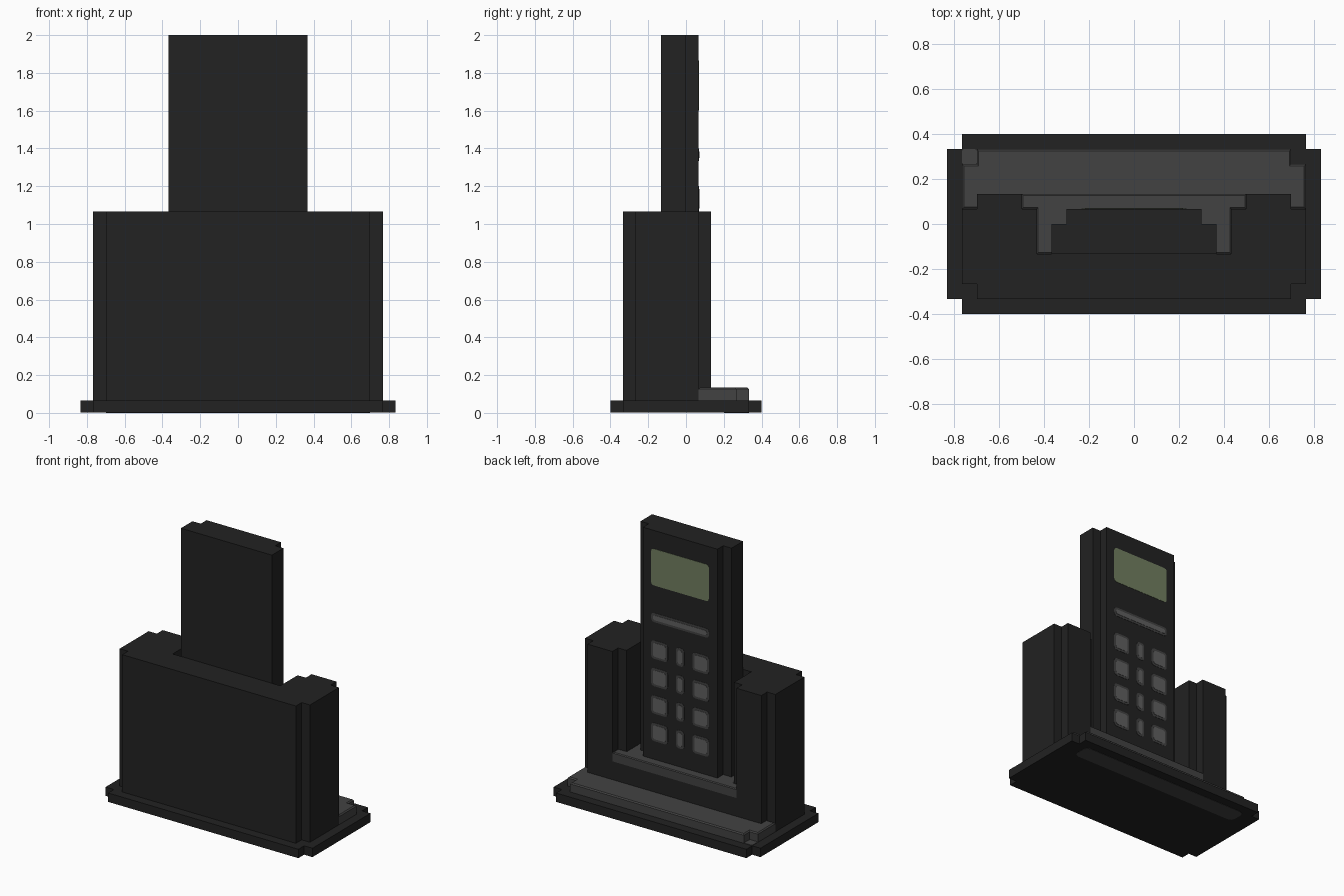
import bpy, bmesh

if "Cube" in bpy.data.objects:
    bpy.data.objects.remove(bpy.data.objects["Cube"])

U = 1 / 15  # size of one block in the model


def material(name, rgb):
    m = bpy.data.materials.new(name)
    m.diffuse_color = (*rgb, 1)
    m.use_nodes = True
    m.node_tree.nodes["Principled BSDF"].inputs["Base Color"].default_value = m.diffuse_color
    return m


BLACK = material("charcoal", (0.016, 0.016, 0.016))
GREY = material("dark grey", (0.055, 0.055, 0.055))
LIGHT = material("button grey", (0.117, 0.117, 0.117))
GREEN = material("display green", (0.165, 0.21, 0.117))


def prism(name, points, z0, z1, mat, upright=False, top_inset=0.0):
    """Extrude a 2D outline along z, or along y when upright."""
    bm = bmesh.new()

    def place(a, b, h):
        return (a, h, b) if upright else (a, b, h)
    face = bm.faces.new([bm.verts.new(place(a, b, z0)) for a, b in points])
    ext = bmesh.ops.extrude_face_region(bm, geom=[face])
    shift = place(0, 0, z1 - z0)
    new = [g for g in ext["geom"] if isinstance(g, bmesh.types.BMVert)]
    bmesh.ops.translate(bm, verts=new, vec=shift)
    bmesh.ops.recalc_face_normals(bm, faces=bm.faces)
    if top_inset:
        edges = [e for e in bm.edges if all(v in new for v in e.verts)]
        bmesh.ops.bevel(bm, geom=edges, offset=top_inset, segments=1, affect='EDGES')
    me = bpy.data.meshes.new(name)
    bm.to_mesh(me)
    bm.free()
    me.materials.append(mat)
    ob = bpy.data.objects.new(name, me)
    bpy.context.collection.objects.link(ob)
    return ob


def mirrored(half):
    """Half outline in block units, x > 0, mirrored across x = 0."""
    right = [(x * U, y * U) for x, y in half]
    return right + [(-x, y) for x, y in reversed(right)]


def rounded(x0, x1, y0, y1, c):
    """Rectangle with softened corners."""
    k = c * 0.3
    pts = []
    for cx, cy, sx, sy, flip in ((x0, y0, 1, 1, 0), (x1, y0, -1, 1, 1),
                                 (x1, y1, -1, -1, 0), (x0, y1, 1, -1, 1)):
        corner = [(cx, cy + sy * c), (cx + sx * k, cy + sy * k), (cx + sx * c, cy)]
        pts += corner[::-1] if flip else corner
    return pts


# Stepped base plate
prism("base", mirrored([(11.5, -6), (11.5, -5), (12.5, -5), (12.5, 5), (11.5, 5), (11.5, 6)]),
      0.002, U, BLACK)
prism("base_underside_strip", rounded(-10.5 * U, 10.5 * U, 3 * U, 5 * U, 0.035), 0, 0.006, GREY)

# Grey tray in front of the keypad side, and its low corner patch
prism("tray", mirrored([(11.5, 1), (11.5, 4), (10.5, 4), (10.5, 5)]), U, 2 * U, GREY,
      top_inset=0.008)
prism("tray_corner", rounded(-11.5 * U, -10.5 * U, 4 * U, 5 * U, 0.008), U - 0.01, U + 0.003, GREY)

# Charging cradle: solid foot, then a U-shaped holder
outer = [(10.5, -5), (10.5, -4), (11.5, -4), (11.5, 1), (10.5, 1), (10.5, 2)]
prism("cradle_foot", mirrored(outer), U, 4 * U, BLACK)
prism("cradle_holder", mirrored(outer + [(7.5, 2), (7.5, 1), (6.5, 1), (6.5, -2)]),
      4 * U, 16 * U, BLACK)
prism("cradle_ledge", mirrored([(6.5, -2), (6.5, 1), (7.5, 1), (7.5, 2)]), 4 * U, 5 * U, GREY,
      top_inset=0.006)

# Handset
FACE = 1 * U
prism("handset", mirrored([(5.5, -2), (5.5, 0), (4.5, 0), (4.5, 1)]), 5 * U, 30 * U, BLACK)
prism("display", rounded(-3.5 * U, 3.5 * U, 24 * U, 28 * U, 0.02),
      FACE - 0.01, FACE + 0.002, GREEN, upright=True)


# Keys: a grey rim with a lighter centre
def key(name, x0, x1, z0, z1):
    t = 0.016
    prism(name + "_rim", rounded(x0 * U, x1 * U, z0 * U, z1 * U, 0.022),
          FACE - 0.01, FACE + 0.002, GREY, upright=True)
    prism(name, rounded(x0 * U + t, x1 * U - t, z0 * U + t, z1 * U - t, 0.014),
          FACE - 0.01, FACE + 0.004, LIGHT, upright=True)


key("wide_key", -3.5, 3.5, 20, 21)
for row in range(4):
    for col, (x0, x1) in enumerate(((-3.5, -1.5), (-0.5, 0.5), (1.5, 3.5))):
        key(f"key_{row}_{col}", x0, x1, 7 + 3 * row, 9 + 3 * row)
